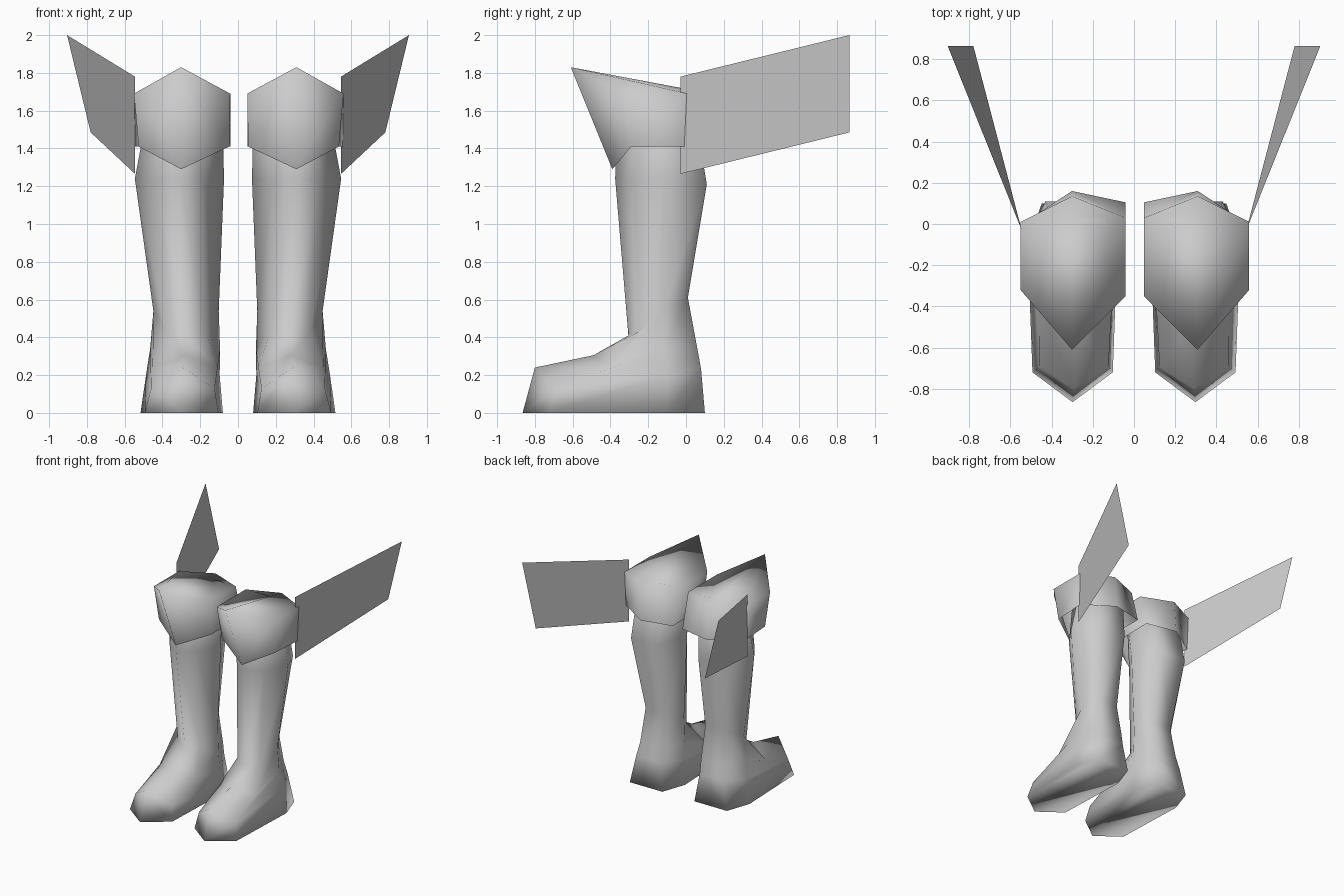
import bpy
import bmesh

if "Cube" in bpy.data.objects:
    bpy.data.objects.remove(bpy.data.objects["Cube"])

grey = bpy.data.materials.new("plain_grey")
grey.diffuse_color = (0.6, 0.6, 0.6, 1)
grey.use_nodes = True
grey.node_tree.nodes["Principled BSDF"].inputs["Base Color"].default_value = grey.diffuse_color


def finish(name, bm):
    """Turn a bmesh into a named, grey object."""
    mesh = bpy.data.meshes.new(name)
    bm.to_mesh(mesh)
    bm.free()
    mesh.materials.append(grey)
    obj = bpy.data.objects.new(name, mesh)
    bpy.context.collection.objects.link(obj)
    return obj


def loft(name, rings, cuff=False):
    """Skin closed rings of equal length and smooth the whole part.

    A cuff is open underneath and has a lid ridged from front to back.
    """
    bm = bmesh.new()
    loops = [[bm.verts.new(p) for p in ring] for ring in rings]
    n = len(loops[0])
    for low, high in zip(loops, loops[1:]):
        for i in range(n):
            j = (i + 1) % n
            bm.faces.new((low[i], low[j], high[j], high[i]))
    top = loops[-1]
    if cuff:
        h = n // 2
        bm.faces.new(top[:h + 1])
        bm.faces.new(top[h:] + top[:1])
    else:
        bm.faces.new(loops[0][::-1])
        bm.faces.new(top)
    bmesh.ops.recalc_face_normals(bm, faces=bm.faces)
    for f in bm.faces:
        f.smooth = True
    return finish(name, bm)


# Boot rings, sole to top: centre x, toe (y, z), then (half width, y, z)
# for the front corner, the side and the back corner
BOOT = [
    (0.298, (-0.865, 0.0), (0.195, -0.72, 0.0), (0.218, -0.10, 0.0), (0.15, 0.10, 0.0)),
    (0.292, (-0.80, 0.24), (0.168, -0.69, 0.13), (0.195, -0.10, 0.20), (0.11, 0.08, 0.23)),
    (0.280, (-0.49, 0.305), (0.172, -0.40, 0.24), (0.185, -0.12, 0.34), (0.10, 0.06, 0.34)),
    (0.275, (-0.305, 0.41), (0.105, -0.25, 0.43), (0.173, -0.12, 0.54), (0.09, 0.01, 0.61)),
    (0.31, (-0.375, 1.24), (0.125, -0.28, 1.23), (0.236, -0.12, 1.24), (0.12, 0.11, 1.21)),
    (0.275, (-0.36, 1.66), (0.14, -0.25, 1.66), (0.19, -0.10, 1.67), (0.13, 0.03, 1.695)),
]


def boot_ring(side, cx, toe, *pairs):
    right = [(side * (cx + w), y, z) for w, y, z in pairs]
    left = [(side * (cx - w), y, z) for w, y, z in reversed(pairs)]
    return [(side * cx, *toe)] + right + left


# Knee cuff rings: front, outer front, outer back, back, inner back, inner front
CUFF = [
    [(0.305, -0.39, 1.29), (0.53, -0.29, 1.41), (0.55, 0.0, 1.41),
     (0.305, 0.16, 1.41), (0.045, 0.105, 1.41), (0.05, -0.29, 1.41)],
    [(0.305, -0.61, 1.83), (0.555, -0.32, 1.69), (0.555, 0.01, 1.69),
     (0.305, 0.135, 1.69), (0.045, 0.03, 1.69), (0.045, -0.35, 1.69)],
]

# Flat swept-back wing on the outer side of the cuff
WING = [(0.545, -0.03, 1.265), (0.78, 0.865, 1.485),
        (0.905, 0.865, 2.0), (0.545, -0.03, 1.78)]

for label, side in (("right", 1), ("left", -1)):
    loft(label + "_boot", [boot_ring(side, *r) for r in BOOT])
    # the two cuffs sit a touch to the right of centre
    loft(label + "_cuff",
         [[(side * x + 0.004, y, z) for x, y, z in ring] for ring in CUFF], True)
    bm = bmesh.new()
    bm.faces.new([bm.verts.new((side * x, y, z)) for x, y, z in WING][::side])
    finish(label + "_wing", bm)
